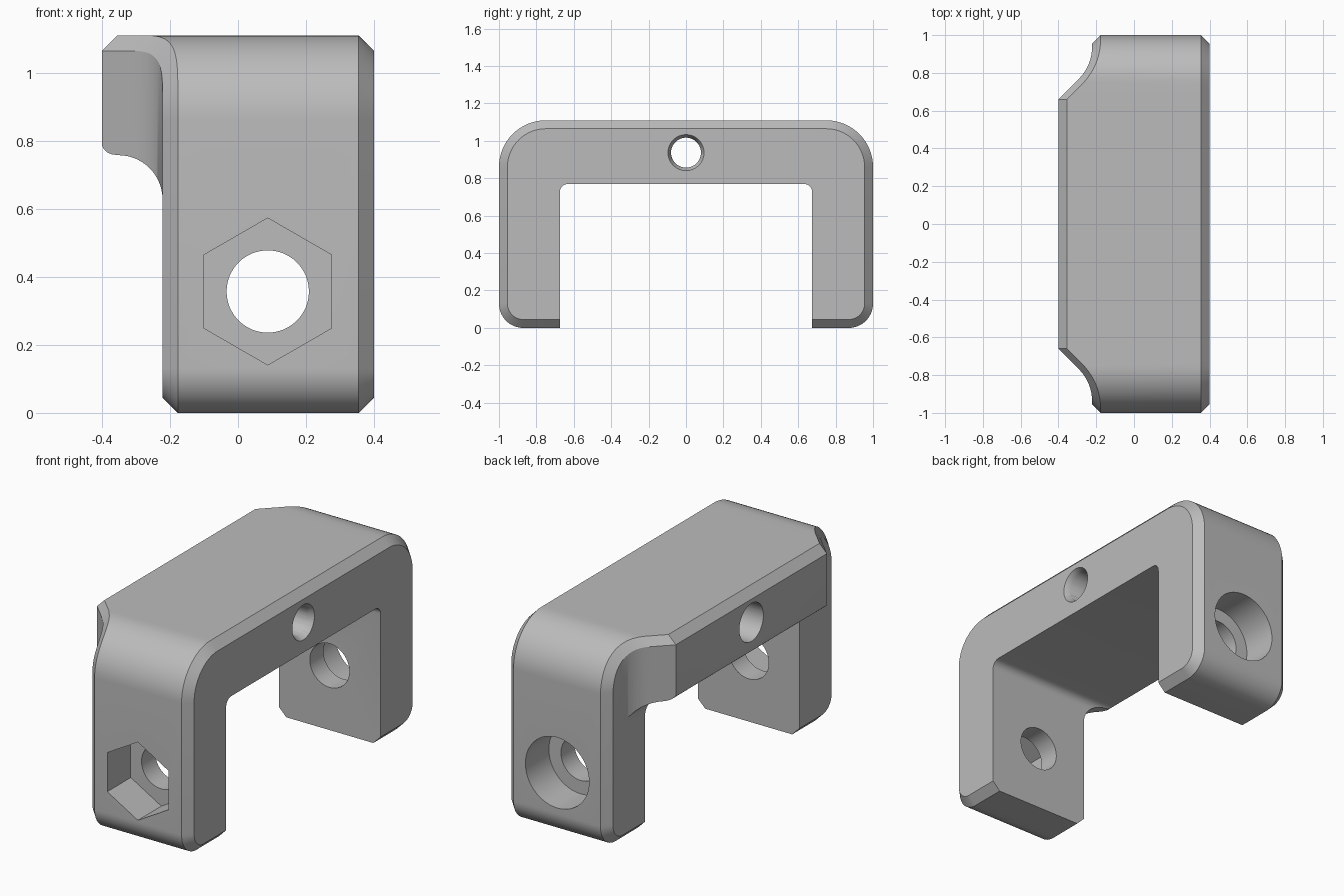
import bpy, bmesh, math
from mathutils import Matrix, Vector

if "Cube" in bpy.data.objects:
    bpy.data.objects.remove(bpy.data.objects["Cube"])

C = 0.045          # edge chamfer
XR, XL, XLEG = 0.4, -0.4, -0.222

grey = bpy.data.materials.new("grey")
grey.diffuse_color = (0.5, 0.5, 0.5, 1)
grey.use_nodes = True
grey.node_tree.nodes["Principled BSDF"].inputs["Base Color"].default_value = grey.diffuse_color


def make(name, bm):
    bmesh.ops.recalc_face_normals(bm, faces=bm.faces)
    me = bpy.data.meshes.new(name)
    bm.to_mesh(me)
    bm.free()
    ob = bpy.data.objects.new(name, me)
    bpy.context.collection.objects.link(ob)
    me.materials.append(grey)
    return ob


def prism(name, pts, vec):
    """Closed polygon extruded along vec."""
    bm = bmesh.new()
    f = bm.faces.new([bm.verts.new(p) for p in pts])
    r = bmesh.ops.extrude_face_region(bm, geom=[f])
    bmesh.ops.translate(bm, vec=vec, verts=[v for v in r["geom"] if isinstance(v, bmesh.types.BMVert)])
    return make(name, bm)


def bore(name, axis, centre, start, end, r1, r2, n=64):
    """Cylinder or cone from start to end along the x or y axis."""
    bm = bmesh.new()
    bmesh.ops.create_cone(bm, cap_ends=True, segments=n, radius1=r1, radius2=r2, depth=abs(end - start))
    d = Vector((1, 0, 0) if axis == "x" else (0, 1, 0)) * (1 if end > start else -1)
    rot = Vector((0, 0, 1)).rotation_difference(d).to_matrix().to_4x4()
    m = (start + end) / 2
    loc = (m, centre[0], centre[1]) if axis == "x" else (centre[0], m, centre[1])
    bmesh.ops.transform(bm, matrix=Matrix.Translation(loc) @ rot, verts=bm.verts)
    return make(name, bm)


def left_x(y):
    """Plan outline of the left face: wide middle, slope, then a sweep into the legs."""
    y = abs(y)
    if y <= 0.66:
        return XL
    if y <= 0.768:
        return XL + (y - 0.66)
    r = 0.24
    t = min(1, (0.938 - y) / r) if y < 0.938 else 0
    return XLEG - r * (1 - math.sqrt(1 - t * t))


# Outline columns from +y to -y, as (y, z, normal y, normal z)
def edge(zc, yc, r, s, n=16):
    pts = []
    for i in range(n + 1):
        a = math.pi / 2 * i / n
        pts.append((yc + r * math.cos(a), zc + s * r * math.sin(a), math.cos(a), s * math.sin(a)))
    pts += [(y, zc + s * r, 0, s) for y in (0.71, 0.66)]
    return pts + [(-y, z, -ny, nz) for y, z, ny, nz in reversed(pts)]


top, bottom = edge(0.86, 0.75, 0.25, 1), edge(0.13, 0.87, 0.13, -1)

# Chamfered block with shaped left face
bm = bmesh.new()
loop = top + bottom[::-1]
n = len(top)
rings = [[], [], [], []]
for i, (y, z, ny, nz) in enumerate(loop):
    yi, zi = y - C * ny, z - C * nz
    x = left_x(yi) if i < n else XLEG
    for ring, p in zip(rings, ((XR, yi, zi), (XR - C, y, z), (x + C, y, z), (x, yi, zi))):
        ring.append(bm.verts.new(p))
for a, b in zip(rings, rings[1:]):
    for i in range(len(loop)):
        j = (i + 1) % len(loop)
        bm.faces.new((a[i], a[j], b[j], b[i]))
bm.faces.new(rings[0])
t, b = rings[3][:n], rings[3][n:][::-1]
mid = [bm.verts.new((v.co.x, v.co.y, 0.5)) for v in t[1:-1]]
m = [None] + mid + [None]
bm.faces.new((t[0], t[1], m[1], b[1], b[0]))
bm.faces.new((t[-1], t[-2], m[-2], b[-2], b[-1]))
for i in range(1, n - 2):
    bm.faces.new((t[i], t[i + 1], m[i + 1], m[i]))
    bm.faces.new((m[i], m[i + 1], b[i + 1], b[i]))
body = make("bracket_body", bm)

cutters = []

# Opening between the legs
r, hw, zt = 0.045, 0.675, 0.77
arc = [(hw - r + r * math.cos(a), zt - r + r * math.sin(a)) for a in (math.pi / 2 * i / 8 for i in range(9))]
half = [(hw, -0.2)] + arc
cutters.append(prism("opening_cutter", [(-1, y, z) for y, z in half] + [(-1, -y, z) for y, z in reversed(half)], (2, 0, 0)))

# Relief below the wide middle, blending into the legs and their bottom chamfer
cx, cz, cr = -0.352, 0.628, 0.13
relief = [(-0.6, -0.1), (XLEG + C + 0.1, -0.1), (XLEG + C, 0), (XLEG, C)]
relief += [(cx + cr * math.cos(a), cz + cr * math.sin(a)) for a in (math.pi / 2 * i / 14 for i in range(15))]
relief += [(-0.37, 0.76), (-0.385, 0.766), (-0.395, 0.776), (-0.402, 0.79), (-0.6, 0.79)]
cutters.append(prism("relief_cutter", [(x, -1.2, z) for x, z in relief], (0, 2.4, 0)))

# Bolt holes, hexagonal nut pocket and round counterbore
bolt = (0.0875, 0.357)
cutters.append(bore("bolt_cutter", "y", bolt, -1.2, 1.2, 0.121, 0.121))
cutters.append(bore("counterbore_cutter", "y", bolt, 0.795, 1.2, 0.195, 0.195))
hexa = [(bolt[0] + 0.216 * math.sin(k * math.pi / 3), -1.2, bolt[1] + 0.216 * math.cos(k * math.pi / 3)) for k in range(6)]
cutters.append(prism("nut_cutter", hexa, (0, 0.405, 0)))

# Cross hole with countersunk right mouth and wider left bore
cross = (0, 0.937)
cutters.append(bore("cross_cutter", "x", cross, -0.6, 0.6, 0.08, 0.08))
cutters.append(bore("countersink_cutter", "x", cross, 0.37, 0.41, 0.08, 0.102))
cutters.append(bore("left_bore_cutter", "x", cross, -0.6, 0.1, 0.105, 0.105))

bpy.context.view_layer.objects.active = body
body.select_set(True)
for c in cutters:
    mod = body.modifiers.new(c.name, "BOOLEAN")
    mod.operation, mod.solver, mod.object = "DIFFERENCE", "EXACT", c
    bpy.ops.object.modifier_apply(modifier=mod.name)
    bpy.data.objects.remove(c)
bpy.ops.object.shade_smooth_by_angle(angle=math.radians(30))
